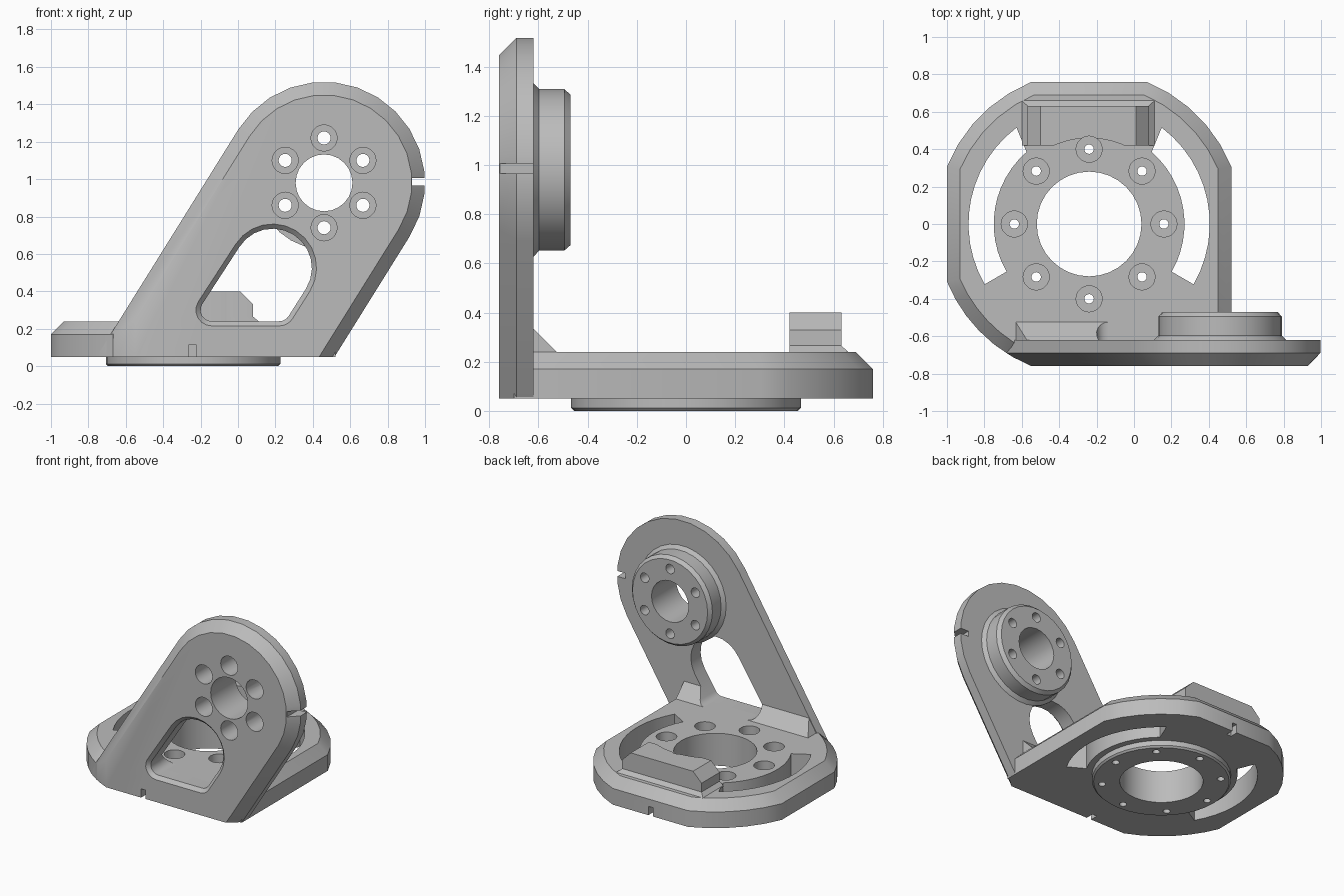
import bpy, bmesh
from math import sin, cos, asin, acos, pi, radians, degrees

cube = bpy.data.objects.get("Cube")
if cube:
    bpy.data.objects.remove(cube, do_unlink=True)

metal = bpy.data.materials.new("grey metal")
metal.use_nodes = True
metal.diffuse_color = (0.5, 0.5, 0.5, 1)
metal.node_tree.nodes["Principled BSDF"].inputs["Base Color"].default_value = (0.5, 0.5, 0.5, 1)

BX, BY = -0.24, 0.0      # base hub centre
WX, WZ = 0.46, 0.98      # wall hub centre
FRONT, BACK = -0.76, -0.62
PLACE = {"x": lambda u, v, l: (l, u, v),
         "y": lambda u, v, l: (u, l, v),
         "z": lambda u, v, l: (u, v, l)}


def loft(name, axis, sections):
    """Solid through matching outlines, each given as (level, points)."""
    bm = bmesh.new()
    rings = [[bm.verts.new(PLACE[axis](u, v, level)) for u, v in pts] for level, pts in sections]
    n = len(rings[0])
    for a, b in zip(rings, rings[1:]):
        for i in range(n):
            j = (i + 1) % n
            bm.faces.new((a[i], a[j], b[j], b[i]))
    bm.faces.new(rings[0])
    bm.faces.new(rings[-1])
    bmesh.ops.recalc_face_normals(bm, faces=bm.faces)
    mesh = bpy.data.meshes.new(name)
    bm.to_mesh(mesh)
    bm.free()
    obj = bpy.data.objects.new(name, mesh)
    bpy.context.scene.collection.objects.link(obj)
    return obj


def arc(cx, cy, r, start, end, steps):
    angles = [radians(start + (end - start) * i / steps) for i in range(steps + 1)]
    return [(cx + r * cos(a), cy + r * sin(a)) for a in angles]


def lathe(name, axis, cx, cy, profile, steps=32):
    """Turned solid from (level, radius) pairs."""
    return loft(name, axis, [(l, arc(cx, cy, r, 0, 360, steps)[:-1]) for l, r in profile])


def boolean(obj, cutters, operation="DIFFERENCE"):
    bpy.context.view_layer.objects.active = obj
    for c in cutters:
        m = obj.modifiers.new("cut", "BOOLEAN")
        m.operation, m.solver, m.object = operation, "EXACT", c
        bpy.ops.object.modifier_apply(modifier=m.name)


def base_outline(d):
    """Circle clipped by a square, squared off at the wall, inset by d."""
    r, h = 0.82 - d, 0.76 - d
    low = degrees(acos(h / r))
    front = -0.70 + d
    end = 180 + degrees(asin(-front / r))
    return (arc(BX, BY, r, low, 90 - low, 5) + arc(BX, BY, r, 90 + low, 180 - low, 5)
            + arc(BX, BY, r, 180 + low, end, 5) + [(BX + h, front)])


def wall_outline(r):
    """Slanted stadium around the wall hub."""
    tilt = degrees(acos(0.53))
    return (arc(WX, WZ, r, tilt - 90, tilt + 90, 14)
            + arc(WX - 1.06, WZ - 1.7, r, tilt + 90, tilt + 270, 6))


def window_outline(d):
    """Rounded window, grown by d."""
    return (arc(0.185, 0.525, 0.21 + d, -32, 148, 12)
            + arc(-0.14, 0.30, 0.06 + d, 148, 270, 6)
            + arc(0.22, 0.30, 0.06 + d, 270, 328, 4))


def rect(x0, x1, y0, y1):
    return [(x0, y0), (x1, y0), (x1, y1), (x0, y1)]


# Solid parts
base = loft("base_plate", "z", [(0.05, base_outline(0)), (0.17, base_outline(0)),
                                (0.24, base_outline(0.07))])
ring = lathe("bottom_ring", "z", BX, BY, [(0, 0.455), (0.012, 0.467), (0.06, 0.467)], 36)
wall = loft("slanted_wall", "y", [(FRONT, wall_outline(0.47)), (FRONT + 0.07, wall_outline(0.54)),
                                  (BACK, wall_outline(0.54))])
flange = lathe("wall_flange", "y", WX, WZ, [(-0.63, 0.355), (-0.62, 0.355), (-0.597, 0.33),
                                            (-0.495, 0.33), (-0.47, 0.308)], 30)
gusset = loft("wall_gusset", "x", [(x, [(-0.65, 0.23), (-0.525, 0.23), (-0.525, 0.24),
                                        (-0.62, 0.335), (-0.65, 0.335)]) for x in (-0.64, 0.45)])
block = loft("rear_block", "z", [(0.23, rect(-0.60, 0.11, 0.42, 0.66)),
                                 (0.24, rect(-0.60, 0.11, 0.42, 0.66)),
                                 (0.265, rect(-0.57, 0.08, 0.42, 0.632)),
                                 (0.33, rect(-0.57, 0.08, 0.42, 0.632)),
                                 (0.40, rect(-0.50, 0.01, 0.42, 0.632))])

# Cutters
base_bolts, wall_bolts = [], []
for i in range(8):
    a = i * pi / 4
    base_bolts.append(lathe("base_bolt_cutter", "z", BX + 0.4 * cos(a), BY + 0.4 * sin(a),
                            [(-0.1, 0.025), (0.1, 0.025), (0.1, 0.07), (0.6, 0.07)], 20))
for i in range(6):
    a = i * pi / 3 + pi / 6
    wall_bolts.append(lathe("wall_bolt_cutter", "y", WX + 0.24 * cos(a), WZ + 0.24 * sin(a),
                            [(-0.9, 0.07), (-0.58, 0.07), (-0.58, 0.035), (-0.3, 0.035)], 20))
base_hole = lathe("base_hole_cutter", "z", BX, BY, [(-0.1, 0.28), (0.6, 0.28)], 32)
wall_hole = lathe("wall_hole_cutter", "y", WX, WZ, [(-0.9, 0.152), (-0.3, 0.152)], 24)
hub_clear = lathe("hub_clearance_cutter", "z", BX, BY, [(0.1, 0.46), (0.6, 0.46)], 48)
slot = arc(BX, BY, 0.645, -30, 53, 12) + arc(BX, BY, 0.51, 49, -30, 12)
slots = [loft("slot_cutter", "z", [(l, pts) for l in (0, 0.5)])
         for pts in (slot, [(2 * BX - x, y) for x, y in slot])]
window = loft("window_cutter", "y", [(-0.80, window_outline(0.065)), (-0.735, window_outline(0)),
                                     (-0.45, window_outline(0))])
clip_pts = arc(BX, BY, 0.82, 180, 247.95, 9) + [(-0.55, -1), (1.5, -1), (1.5, 0)]
wall_clip = loft("wall_clip", "z", [(0.05, clip_pts), (2, clip_pts)])
gusset_clip = loft("gusset_clip", "y", [(y, wall_outline(0.535)) for y in (-0.9, -0.3)])
front_notch, back_notch = [loft("base_notch_cutter", "z", [(l, rect(-0.262, -0.224, *ys))
                                for l in (0, 0.115)]) for ys in ((-0.9, -0.70), (0.70, 0.9))]
side_notch = loft("wall_notch_cutter", "z", [(l, rect(0.93, 1.2, -0.9, -0.5))
                                             for l in (0.965, 1.005)])

# Cut every part
boolean(wall, [wall_clip], "INTERSECT")
boolean(wall, [window, wall_hole, side_notch, front_notch] + wall_bolts)
boolean(flange, [wall_hole] + wall_bolts)
boolean(gusset, [gusset_clip], "INTERSECT")
boolean(gusset, [window])
boolean(base, [base_hole, back_notch] + slots + base_bolts)
boolean(ring, [base_hole] + base_bolts)
boolean(block, [hub_clear, base_bolts[2]])

# Remove the cutters, then shade and colour
for c in base_bolts + wall_bolts + slots + [base_hole, wall_hole, hub_clear, window, wall_clip,
                                            gusset_clip, front_notch, back_notch, side_notch]:
    bpy.data.objects.remove(c, do_unlink=True)
for part in (base, ring, wall, flange, gusset, block):
    part.data.materials.clear()
    part.data.materials.append(metal)
    bpy.ops.object.select_all(action="DESELECT")
    part.select_set(True)
    bpy.context.view_layer.objects.active = part
    bpy.ops.object.shade_smooth_by_angle(angle=radians(30))
